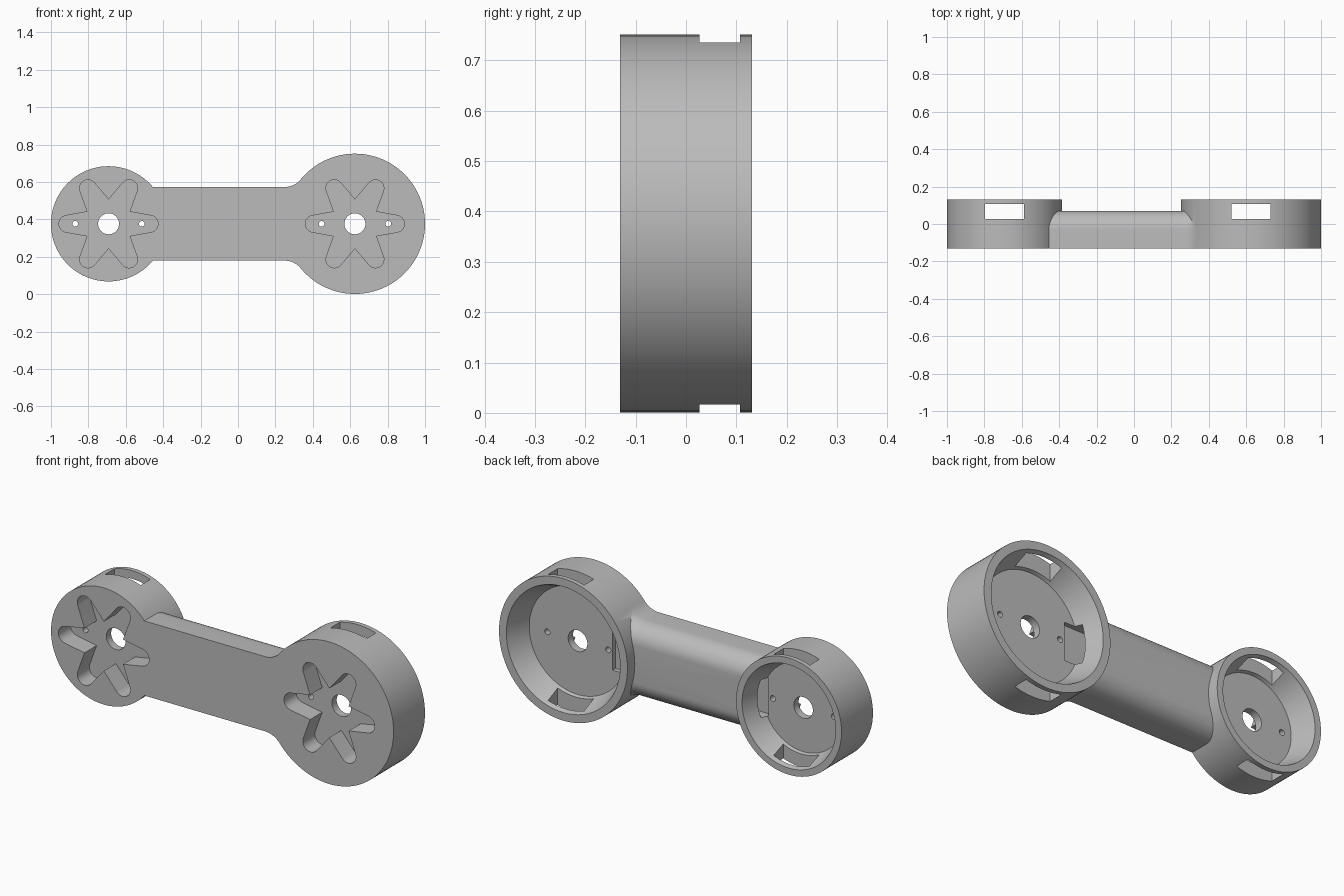
import bpy, bmesh, math

cube = bpy.data.objects.get("Cube")
if cube:
    bpy.data.objects.remove(cube, do_unlink=True)

FRONT, BACK, AXIS_Z = -0.131, 0.131, 0.376
ARM_H, ARM_BACK, ARM_ROUND = 0.197, 0.07, 0.1
FILLET, FILLET_X = 0.11, 0.25
DRUMS = [("small", -0.692, 0.308, 1), ("large", 0.625, 0.375, -1)]

grey = bpy.data.materials.new("plain_grey")
grey.use_nodes = True
grey.diffuse_color = (0.5, 0.5, 0.5, 1)
grey.node_tree.nodes["Principled BSDF"].inputs["Base Color"].default_value = (0.5, 0.5, 0.5, 1)


def loft(name, rings):
    """Closed solid through matching rings of points."""
    bm = bmesh.new()
    loops = [[bm.verts.new(p) for p in ring] for ring in rings]
    n = len(loops[0])
    for a, b in zip(loops, loops[1:]):
        for i in range(n):
            j = (i + 1) % n
            bm.faces.new((a[i], a[j], b[j], b[i]))
    bm.faces.new(loops[0])
    bm.faces.new(loops[-1])
    bmesh.ops.recalc_face_normals(bm, faces=bm.faces)
    mesh = bpy.data.meshes.new(name)
    bm.to_mesh(mesh)
    bm.free()
    mesh.materials.append(grey)
    obj = bpy.data.objects.new(name, mesh)
    bpy.context.collection.objects.link(obj)
    return obj


def round_solid(name, cx, y0, r0, y1, r1, sides=96):
    def ring(y, r):
        return [(cx + r * math.cos(t), y, AXIS_Z + r * math.sin(t))
                for t in (math.tau * i / sides for i in range(sides))]
    return loft(name, [ring(y0, r0), ring(y1, r1)])


def prism(name, outline, y0, y1):
    return loft(name, [[(x, y, z) for x, z in outline] for y in (y0, y1)])


def box(name, x0, x1, y0, y1, half_z):
    lo, hi = AXIS_Z - half_z, AXIS_Z + half_z
    return prism(name, [(x0, lo), (x1, lo), (x1, hi), (x0, hi)], y0, y1)


def star_outline(cx):
    """Six tapered arms with rounded tips, meeting at sharp notches."""
    pts = []
    for k in range(6):
        a = math.radians(60 * k)
        local = [(0.13 * math.cos(math.radians(-30)), 0.13 * math.sin(math.radians(-30)))]
        for i in range(13):
            t = math.radians(-82 + 164 * i / 12)
            local.append((0.22 + 0.045 * math.cos(t), 0.045 * math.sin(t)))
        pts += [(cx + u * math.cos(a) - v * math.sin(a),
                 AXIS_Z + u * math.sin(a) + v * math.cos(a)) for u, v in local]
    return pts


def arm_section(x, h):
    """Flat front, rounded back corners."""
    half = []
    for i in range(13):
        t = math.radians(90 * i / 12)
        half.append((ARM_BACK - ARM_ROUND + ARM_ROUND * math.sin(t),
                     h - ARM_ROUND + ARM_ROUND * math.cos(t)))
    upper = [(FRONT, h)] + half
    lower = [(y, -z) for y, z in reversed(upper)]
    return [(x, y, AXIS_Z + z) for y, z in upper + lower]


def combine(target, tool, operation):
    mod = target.modifiers.new(tool.name, "BOOLEAN")
    mod.operation, mod.solver, mod.object = operation, "EXACT", tool
    bpy.context.view_layer.objects.active = target
    bpy.ops.object.modifier_apply(modifier=mod.name)
    bpy.data.objects.remove(tool, do_unlink=True)


# Arm, flaring into the large drum
sections = [arm_section(-0.52, ARM_H)]
for i in range(13):
    dx = 0.085 * i / 12
    h = ARM_H + FILLET - math.sqrt(FILLET ** 2 - dx ** 2)
    sections.append(arm_section(FILLET_X + dx, h))
sections.append(arm_section(0.4, h))
body = loft("link_arm_body", sections)

# Drums at both ends
for label, cx, r, side in DRUMS:
    combine(body, round_solid(label + "_drum", cx, FRONT, r, BACK, r), "UNION")

# Hollows, pockets and holes in each drum
for label, cx, r, side in DRUMS:
    floor, rim = 0.01, 0.886 * r
    base = 0.755 * r
    over = rim + (rim - base) * 0.1
    end = BACK + (BACK - floor) * 0.1
    cutters = [
        round_solid(label + "_cavity", cx, floor, base, end, over),
        prism(label + "_star_pocket", star_outline(cx), FRONT - 0.05, -0.03),
        box(label + "_rim_slots", cx - 0.105, cx + 0.105, 0.027, 0.107, 0.45),
        round_solid(label + "_shaft_hole", cx, -0.2, 0.056, 0.2, 0.056, 48),
    ]
    for s in (-1, 1):
        cutters.append(round_solid(label + "_screw_hole", cx + s * 0.178,
                                   -0.2, 0.015, 0.2, 0.015, 24))
    for tool in cutters:
        combine(body, tool, "DIFFERENCE")

# Cable channel through the arm
combine(body, box("cable_channel", -0.488, 0.421, -0.014, 0.045, 0.1), "DIFFERENCE")

# Smooth curved walls, sharp edges kept
bpy.ops.object.select_all(action="DESELECT")
body.select_set(True)
bpy.context.view_layer.objects.active = body
bpy.ops.object.shade_smooth_by_angle(angle=math.radians(25))
